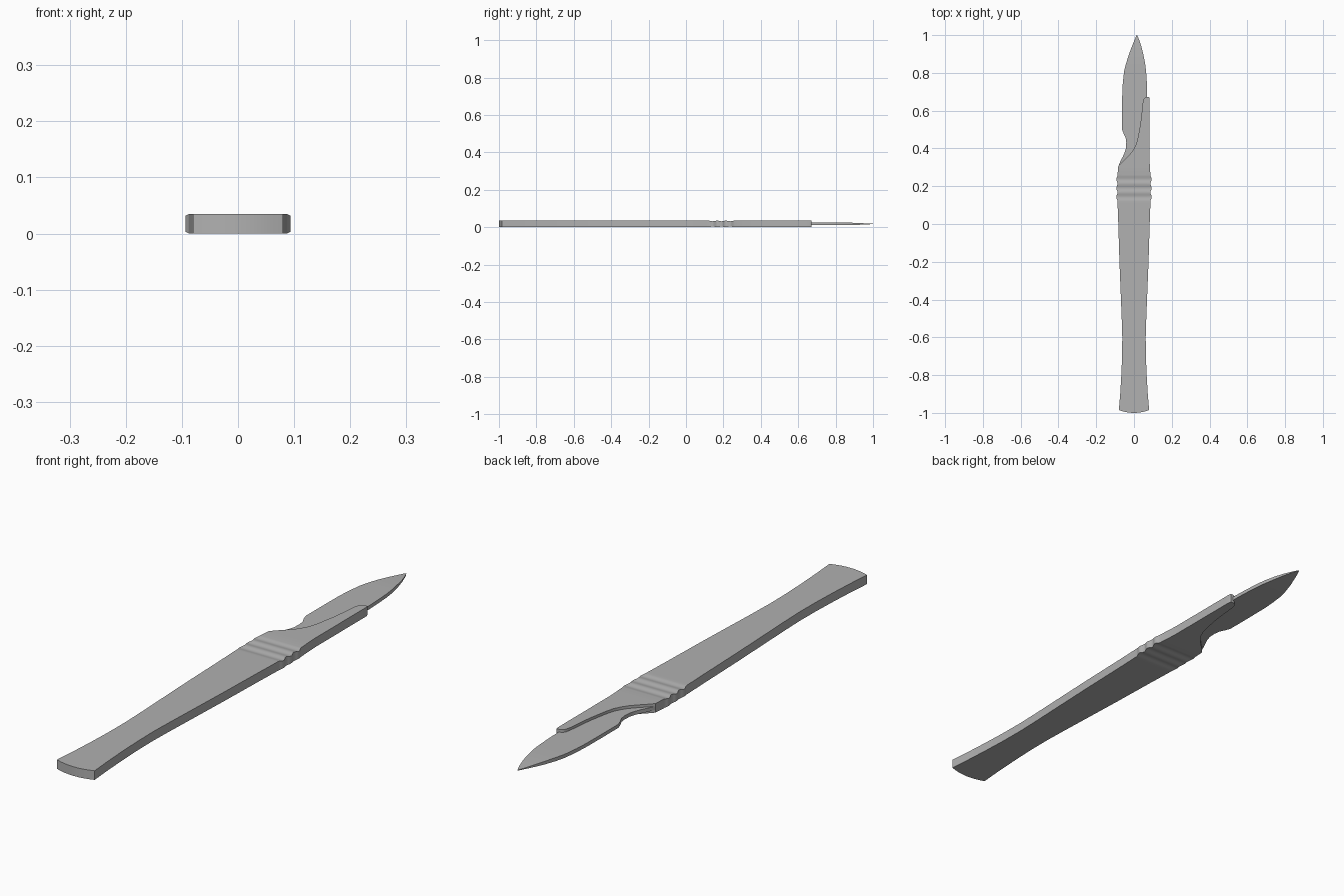
import bpy, bmesh, math

MID = 0.0175   # middle height of the whole tool
HALF = 0.0175  # half thickness of the handle

# Dark grey metal for both parts
steel = bpy.data.materials.new("dark_grey")
steel.diffuse_color = (0.44, 0.44, 0.44, 1)


def loft(name, rows, cols, end_bow=0.0):
    """Flat solid through rows of (y, left x, right x, half thickness)."""
    bm = bmesh.new()
    rings = []
    for i, (y, xl, xr, h) in enumerate(rows):
        top, bottom = [], []
        for c in range(cols + 1):
            u = c / cols
            x = xl + (xr - xl) * u
            yy = y - (end_bow * (1 - (2 * u - 1) ** 2) if i == 0 else 0)
            top.append(bm.verts.new((x, yy, MID + h)))
            bottom.append(bm.verts.new((x, yy, MID - h)))
        rings.append(top + bottom[::-1])
    n = len(rings[0])
    for a, b in zip(rings, rings[1:]):
        for k in range(n):
            bm.faces.new((a[k], a[(k + 1) % n], b[(k + 1) % n], b[k]))
    for r in (rings[0], rings[-1]):
        for k in range(cols):
            bm.faces.new((r[k], r[k + 1], r[n - 2 - k], r[n - 1 - k]))
    bmesh.ops.recalc_face_normals(bm, faces=bm.faces)
    mesh = bpy.data.meshes.new(name)
    bm.to_mesh(mesh)
    bm.free()
    mesh.materials.append(steel)
    obj = bpy.data.objects.new(name, mesh)
    bpy.context.collection.objects.link(obj)
    bpy.ops.object.select_all(action='DESELECT')
    obj.select_set(True)
    bpy.context.view_layer.objects.active = obj
    bpy.ops.object.shade_smooth_by_angle(angle=math.radians(30))
    return obj


# Handle: flared tail widening towards the grip
rows = [(y, -w, w, HALF) for y, w in (
    (-0.985, 0.08), (-0.9, 0.073), (-0.8, 0.067), (-0.7, 0.063), (-0.6, 0.062),
    (-0.5, 0.065), (-0.4, 0.069), (-0.2, 0.077), (0.0, 0.083), (0.11, 0.087))]

# Grip: three shallow grooves that bulge sideways
STEPS = 24
for i in range(STEPS + 1):
    t = i / STEPS
    wave = 0.5 - 0.5 * math.cos(t * 3 * math.tau)
    w = 0.087 + 0.007 * wave
    rows.append((0.12 + 0.14 * t, -w, w, HALF - 0.0035 * wave))

# Blade support: left side sweeps across to a narrow arm on the right
rows += [(y, xl, xr, HALF) for y, xl, xr in (
    (0.305, -0.084, 0.084), (0.325, -0.066, 0.083), (0.35, -0.04, 0.082),
    (0.375, -0.017, 0.082), (0.4, 0.0, 0.082), (0.425, 0.012, 0.082),
    (0.46, 0.021, 0.082), (0.53, 0.034, 0.082), (0.58, 0.04, 0.082),
    (0.64, 0.046, 0.082), (0.66, 0.051, 0.082), (0.668, 0.058, 0.081),
    (0.672, 0.067, 0.079))]
loft("handle", rows, 8, end_bow=0.015)

# Blade: notched at the root, thinning towards the point
T = 0.007
loft("blade", [
    (0.305, -0.083, 0.03, T), (0.33, -0.073, 0.05, T), (0.355, -0.06, 0.07, T),
    (0.38, -0.049, 0.07, T), (0.4, -0.043, 0.07, T), (0.43, -0.041, 0.07, T),
    (0.455, -0.044, 0.07, T), (0.475, -0.054, 0.07, T), (0.5, -0.063, 0.07, T),
    (0.6, -0.063, 0.07, T), (0.7, -0.062, 0.07, T), (0.75, -0.059, 0.068, T),
    (0.81, -0.052, 0.064, T), (0.85, -0.042, 0.059, T), (0.9, -0.026, 0.049, 0.006),
    (0.94, -0.011, 0.039, 0.004), (0.97, 0.001, 0.029, 0.0025),
    (0.99, 0.0095, 0.021, 0.0015), (1.0, 0.0145, 0.0155, 0.001)], 4)
